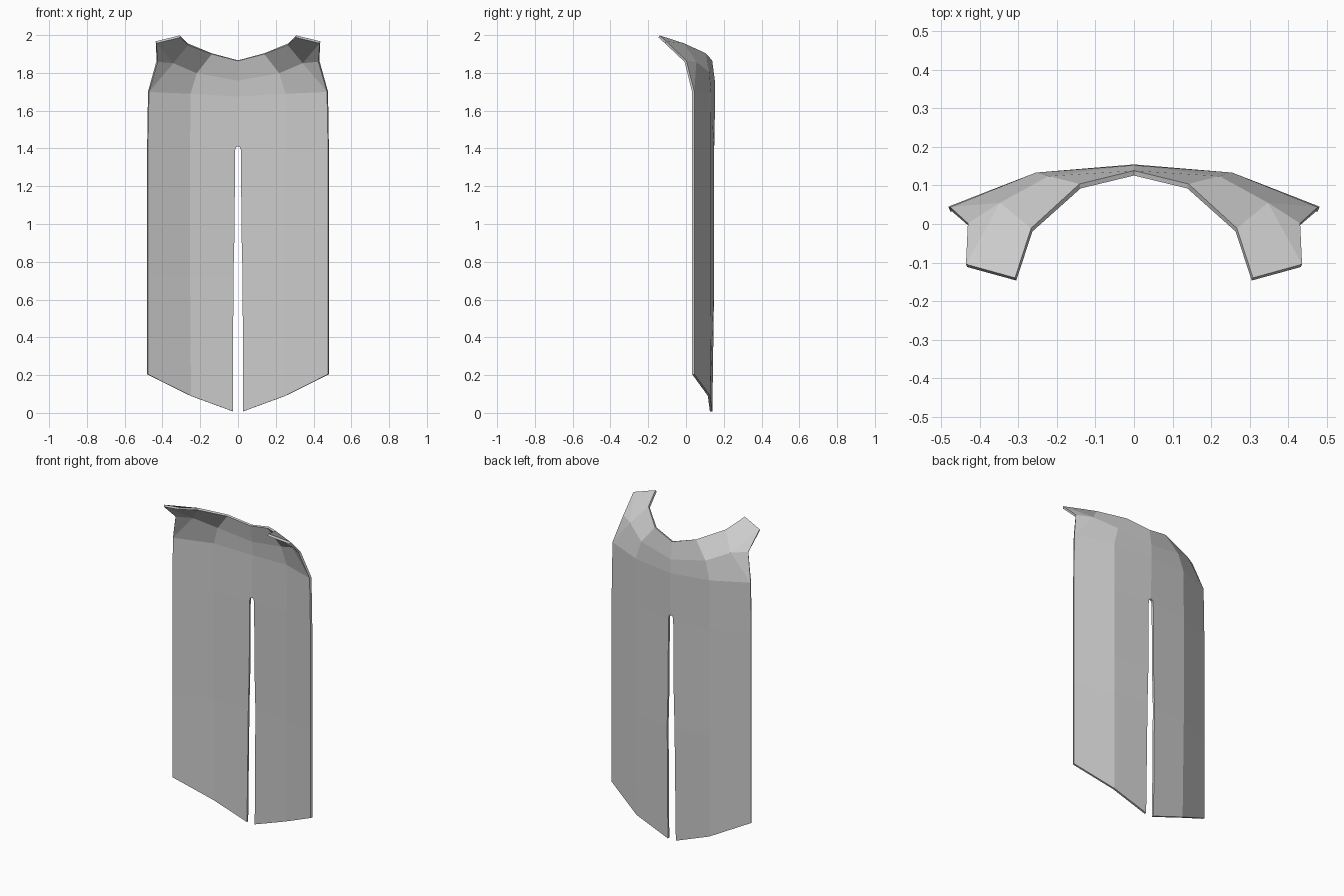
import bpy
import bmesh

cube = bpy.data.objects.get("Cube")
if cube:
    bpy.data.objects.remove(cube, do_unlink=True)

# Cloth colour
cloth = bpy.data.materials.new("grey cloth")
cloth.use_nodes = True
cloth.diffuse_color = (0.6, 0.6, 0.6, 1)
bsdf = cloth.node_tree.nodes["Principled BSDF"]
bsdf.inputs["Base Color"].default_value = cloth.diffuse_color
bsdf.inputs["Roughness"].default_value = 0.8

bm = bmesh.new()


def row(*points):
    return [bm.verts.new(p) for p in points]


def strip(upper, lower):
    for i in range(len(upper) - 1):
        bm.faces.new((upper[i], lower[i], lower[i + 1], upper[i + 1]))


# Left half: neck edge, shoulder bend and top of the hanging cloth
neck = row((0, 0.132, 1.865), (0.14, 0.098, 1.902), (0.265, -0.015, 1.952),
           (0.307, -0.143, 1.993))
bend = row((0, 0.146, 1.76), (0.22, 0.118, 1.80), (0.345, 0.05, 1.855))
tip = bm.verts.new((0.434, -0.108, 1.962))
side = bm.verts.new((0.428, -0.003, 1.862))
chest = row((0, 0.148, 1.675), (0.253, 0.127, 1.69), (0.474, 0.038, 1.70))

strip(neck[:3], bend)
bm.faces.new((neck[2], bend[2], tip, neck[3]))
bm.faces.new((bend[2], side, tip))
strip(bend, chest)
bm.faces.new((bend[2], chest[2], side))

# Hanging panel with a rounded slit end and a pointed hem
levels = [row((inner, 0.143, z), (0.255, 0.126, z), (0.479, 0.039, z))
          for z, inner in ((1.39, 0.016), (0.95, 0.019), (0.72, 0.025))]
levels.append(row((0.027, 0.133, 0.008), (0.25, 0.122, 0.09), (0.479, 0.039, 0.204)))
arch = row((0, 0.143, 1.412), (0.011, 0.143, 1.407))
bm.faces.new((chest[0], arch[0], arch[1], levels[0][0], levels[0][1], chest[1]))
strip(chest[1:], levels[0][1:])
for upper, lower in zip(levels, levels[1:]):
    strip(upper, lower)

bmesh.ops.recalc_face_normals(bm, faces=bm.faces)
mesh = bpy.data.meshes.new("cape")
bm.to_mesh(mesh)
bm.free()
mesh.materials.append(cloth)
cape = bpy.data.objects.new("cape", mesh)
bpy.context.collection.objects.link(cape)

# Right half and cloth thickness
mirror = cape.modifiers.new("mirror", 'MIRROR')
mirror.use_clip = True
mirror.merge_threshold = 0.001
thick = cape.modifiers.new("thickness", 'SOLIDIFY')
thick.thickness = 0.013
thick.offset = 0
